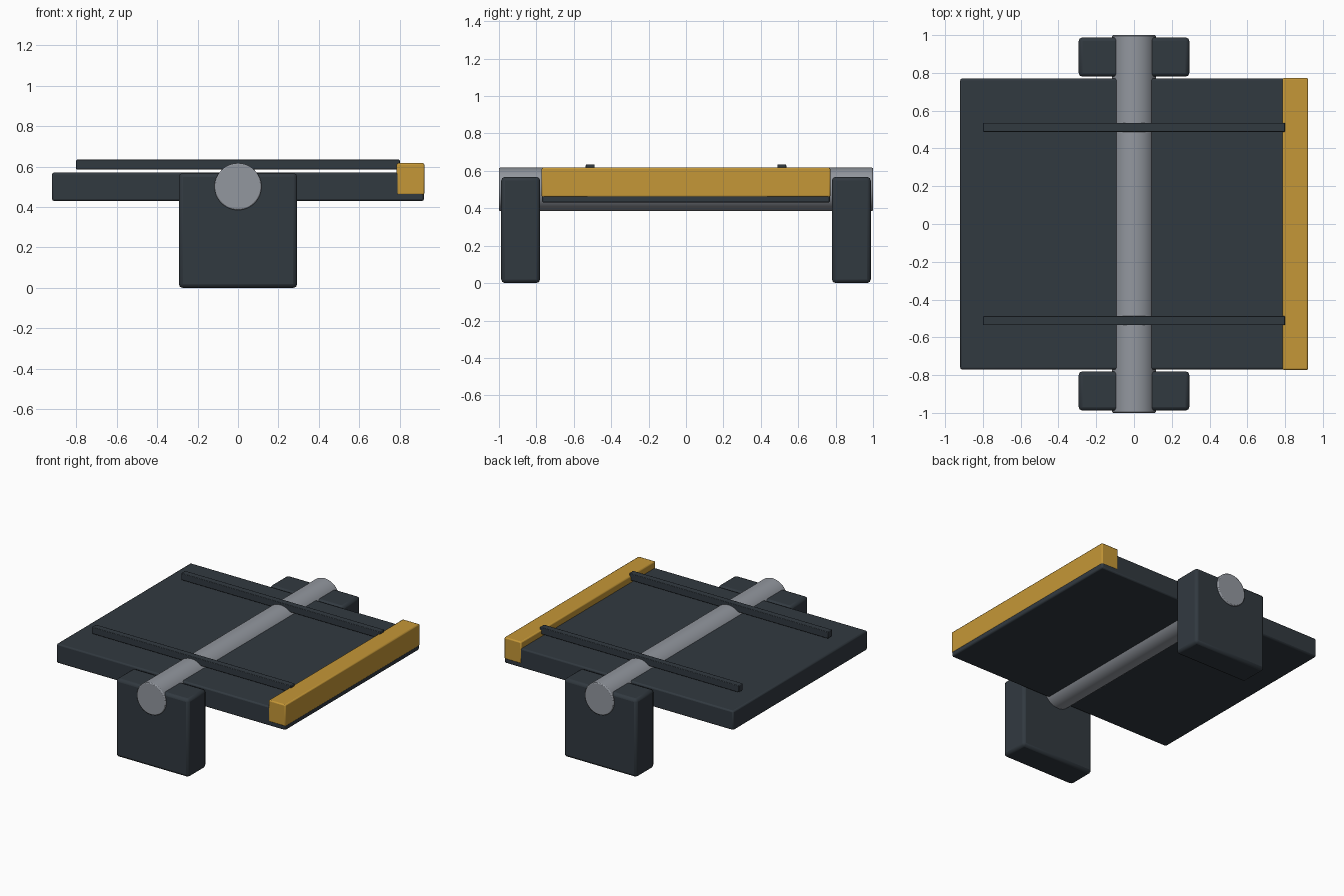
import bpy, math

if "Cube" in bpy.data.objects:
    bpy.data.objects.remove(bpy.data.objects["Cube"])


def material(name, rgb):
    m = bpy.data.materials.new(name)
    m.diffuse_color = (*rgb, 1)
    m.use_nodes = True
    m.node_tree.nodes["Principled BSDF"].inputs["Base Color"].default_value = m.diffuse_color
    return m


DARK = material("dark slate", (0.031, 0.041, 0.051))
STEEL = material("steel grey", (0.29, 0.31, 0.345))
AMBER = material("amber", (0.56, 0.31, 0.038))


def finish(ob, name, mat, bevel):
    ob.name = name
    ob.data.materials.append(mat)
    mod = ob.modifiers.new("soft edges", 'BEVEL')
    mod.width = bevel
    mod.segments = 2
    mod.limit_method = 'ANGLE'
    mod.angle_limit = math.radians(40)
    bpy.ops.object.shade_smooth_by_angle(angle=math.radians(35))


def box(name, mat, x, y, z, bevel):
    """Bevelled box from (min, max) ranges."""
    r = (x, y, z)
    bpy.ops.mesh.primitive_cube_add(size=1, location=[(a + b) / 2 for a, b in r])
    ob = bpy.context.object
    ob.scale = [b - a for a, b in r]
    bpy.ops.object.transform_apply(location=False, rotation=False, scale=True)
    finish(ob, name, mat, bevel)


# Flat flap plate
box("flap_plate", DARK, (-0.92, 0.92), (-0.77, 0.77), (0.43, 0.57), 0.01)

# Edge strip along the right side, just proud of the plate
box("edge_strip", AMBER, (0.785, 0.922), (-0.772, 0.772), (0.46, 0.617), 0.008)

# Bearing blocks and cross ribs, mirrored front and back
for side, s in (("front", -1), ("back", 1)):
    box(side + "_bearing_block", DARK, (-0.293, 0.293),
        sorted((s * 0.78, s * 0.988)), (0.0, 0.568), 0.02)
    box(side + "_rib", DARK, (-0.80, 0.80),
        sorted((s * 0.488, s * 0.536)), (0.585, 0.634), 0.004)

# Pivot shaft through plate and blocks
bpy.ops.mesh.primitive_cylinder_add(vertices=48, radius=0.116, depth=2,
                                    location=(0, 0, 0.501),
                                    rotation=(math.pi / 2, 0, 0))
finish(bpy.context.object, "pivot_shaft", STEEL, 0.006)
